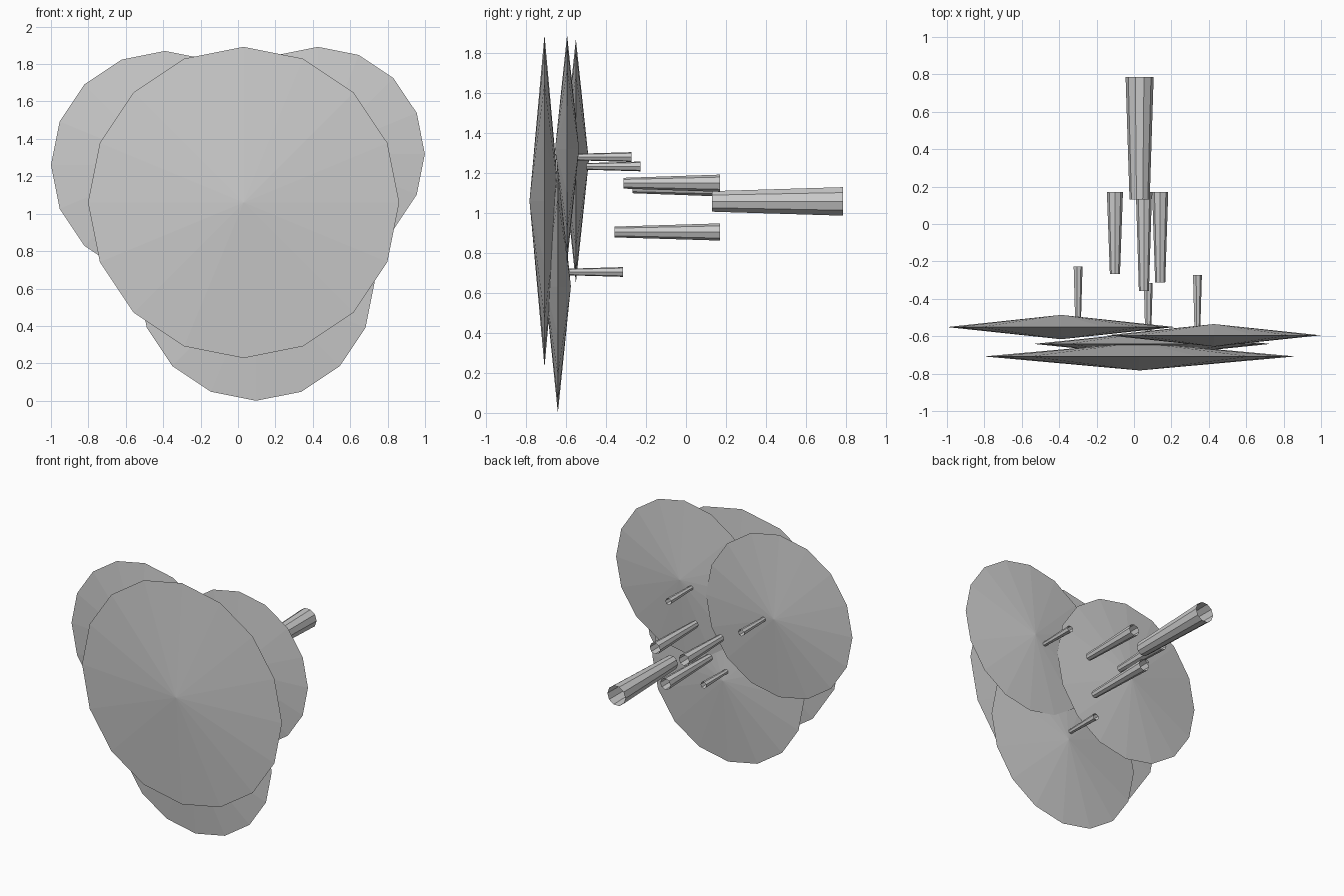
import bpy, bmesh
from math import cos, sin, tau

if "Cube" in bpy.data.objects:
    bpy.data.objects.remove(bpy.data.objects["Cube"])


def finish(bm, name):
    bmesh.ops.recalc_face_normals(bm, faces=bm.faces[:])
    mesh = bpy.data.meshes.new(name)
    bm.to_mesh(mesh)
    bm.free()
    bpy.context.collection.objects.link(bpy.data.objects.new(name, mesh))


def ring(bm, x, y, z, r, n):
    return [bm.verts.new((x + r * cos(tau * i / n), y, z + r * sin(tau * i / n)))
            for i in range(n)]


def leaf_pad(name, x, y, z, r, depth, n=16):
    """Shallow double cone facing front and back."""
    bm = bmesh.new()
    rim = ring(bm, x, y, z, r, n)
    for s in (-1, 1):
        tip = bm.verts.new((x, y + s * depth, z))
        for i in range(n):
            bm.faces.new((rim[i], rim[(i + 1) % n], tip))
    finish(bm, name)


def branch(name, x, z, y0, y1, r0, r1, n):
    """Open tapered tube along y."""
    bm = bmesh.new()
    a, b = ring(bm, x, y0, z, r0, n), ring(bm, x, y1, z, r1, n)
    for i in range(n):
        j = (i + 1) % n
        bm.faces.new((a[i], a[j], b[j], b[i]))
    finish(bm, name)


# Overlapping foliage discs
leaf_pad("foliage_front", 0.03, -0.708, 1.06, 0.832, 0.075)
leaf_pad("foliage_right", 0.427, -0.595, 1.32, 0.572, 0.06)
leaf_pad("foliage_left", -0.39, -0.551, 1.26, 0.61, 0.065)
leaf_pad("foliage_bottom", 0.097, -0.641, 0.633, 0.633, 0.065)

# Trunk
branch("trunk", 0.03, 1.058, 0.13, 0.785, 0.054, 0.075, 10)

# Main branches
for i, (x, z, y0) in enumerate([(-0.102, 1.126, -0.268), (0.14, 1.149, -0.312),
                                (0.053, 0.905, -0.357)]):
    branch(f"branch_{i + 1}", x, z, y0, 0.17, 0.027, 0.043, 8)

# Twigs
for i, (x, z, y0) in enumerate([(-0.30, 1.233, -0.50), (0.338, 1.28, -0.545),
                                (0.075, 0.705, -0.588)]):
    branch(f"twig_{i + 1}", x, z, y0, y0 + 0.273, 0.017, 0.025, 7)
